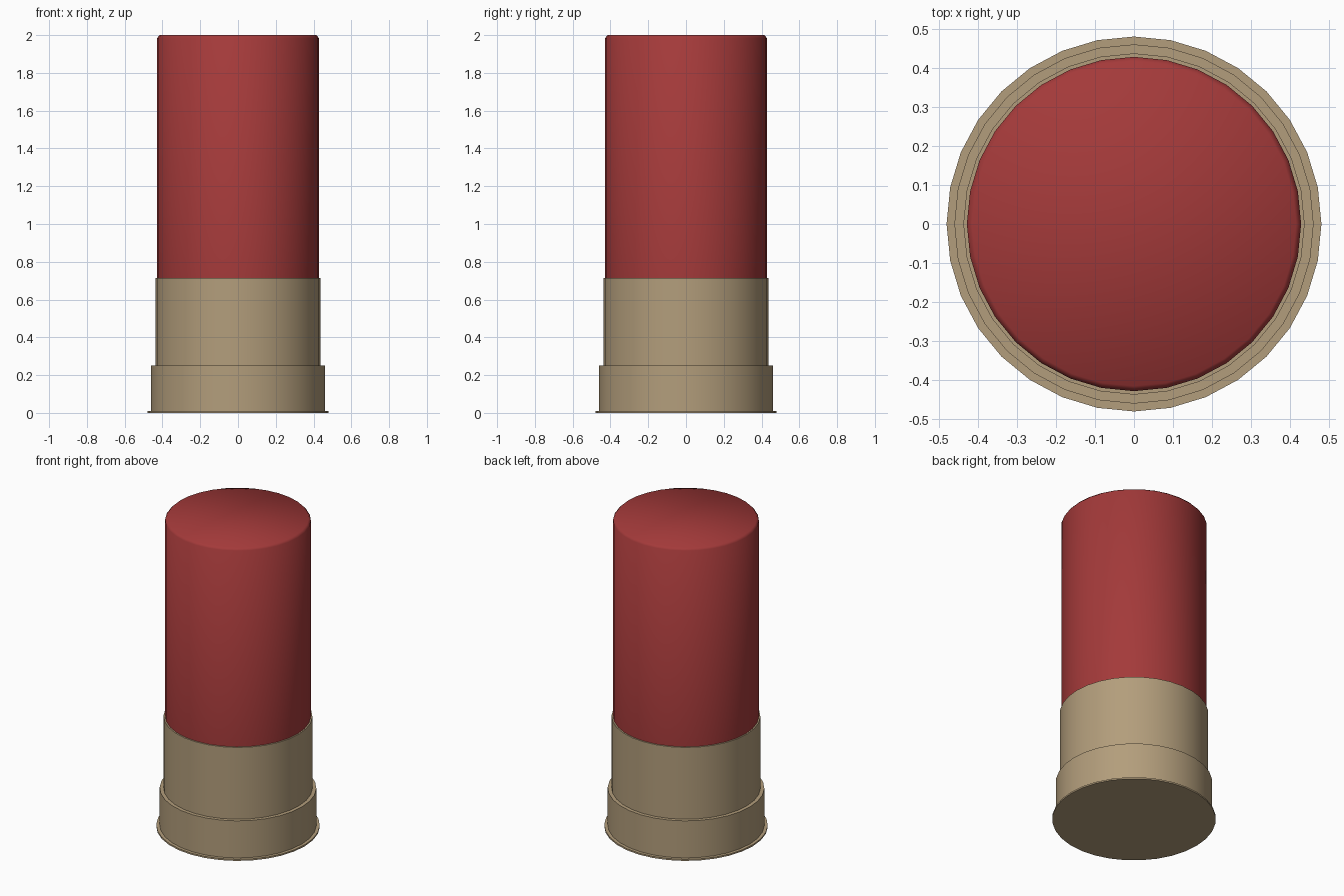
import bpy
import bmesh
from math import cos, sin, tau, radians

SIDES = 32

if "Cube" in bpy.data.objects:
    bpy.data.objects.remove(bpy.data.objects["Cube"], do_unlink=True)


def make_material(name, rgb):
    mat = bpy.data.materials.new(name)
    mat.use_nodes = True
    mat.diffuse_color = (*rgb, 1)
    mat.node_tree.nodes["Principled BSDF"].inputs["Base Color"].default_value = (*rgb, 1)
    return mat


def lathe(name, profile, mat):
    """Spin a (radius, height) profile into a closed, capped solid."""
    bm = bmesh.new()
    rings = [[bm.verts.new((r * cos(tau * i / SIDES), r * sin(tau * i / SIDES), z))
              for i in range(SIDES)] for r, z in profile]
    for low, high in zip(rings, rings[1:]):
        for i in range(SIDES):
            j = (i + 1) % SIDES
            bm.faces.new((low[i], low[j], high[j], high[i]))
    bm.faces.new(rings[0][::-1])
    bm.faces.new(rings[-1])
    mesh = bpy.data.meshes.new(name)
    bm.to_mesh(mesh)
    bm.free()
    obj = bpy.data.objects.new(name, mesh)
    bpy.context.collection.objects.link(obj)
    mesh.materials.append(mat)
    bpy.ops.object.select_all(action="DESELECT")
    obj.select_set(True)
    bpy.context.view_layer.objects.active = obj
    bpy.ops.object.shade_smooth_by_angle(angle=radians(60))
    return obj


red = make_material("red plastic", (0.37, 0.042, 0.042))
brass = make_material("dull brass", (0.45, 0.34, 0.2))

# Stepped metal base: thin rim, wide collar, upper sleeve
lathe("metal_base", [(0.48, 0), (0.48, 0.01), (0.46, 0.01), (0.46, 0.25),
                     (0.437, 0.25), (0.437, 0.715)], brass)

# Plastic tube with a softly chamfered top edge
lathe("plastic_tube", [(0.428, 0.7), (0.428, 1.985), (0.415, 2)], red)
